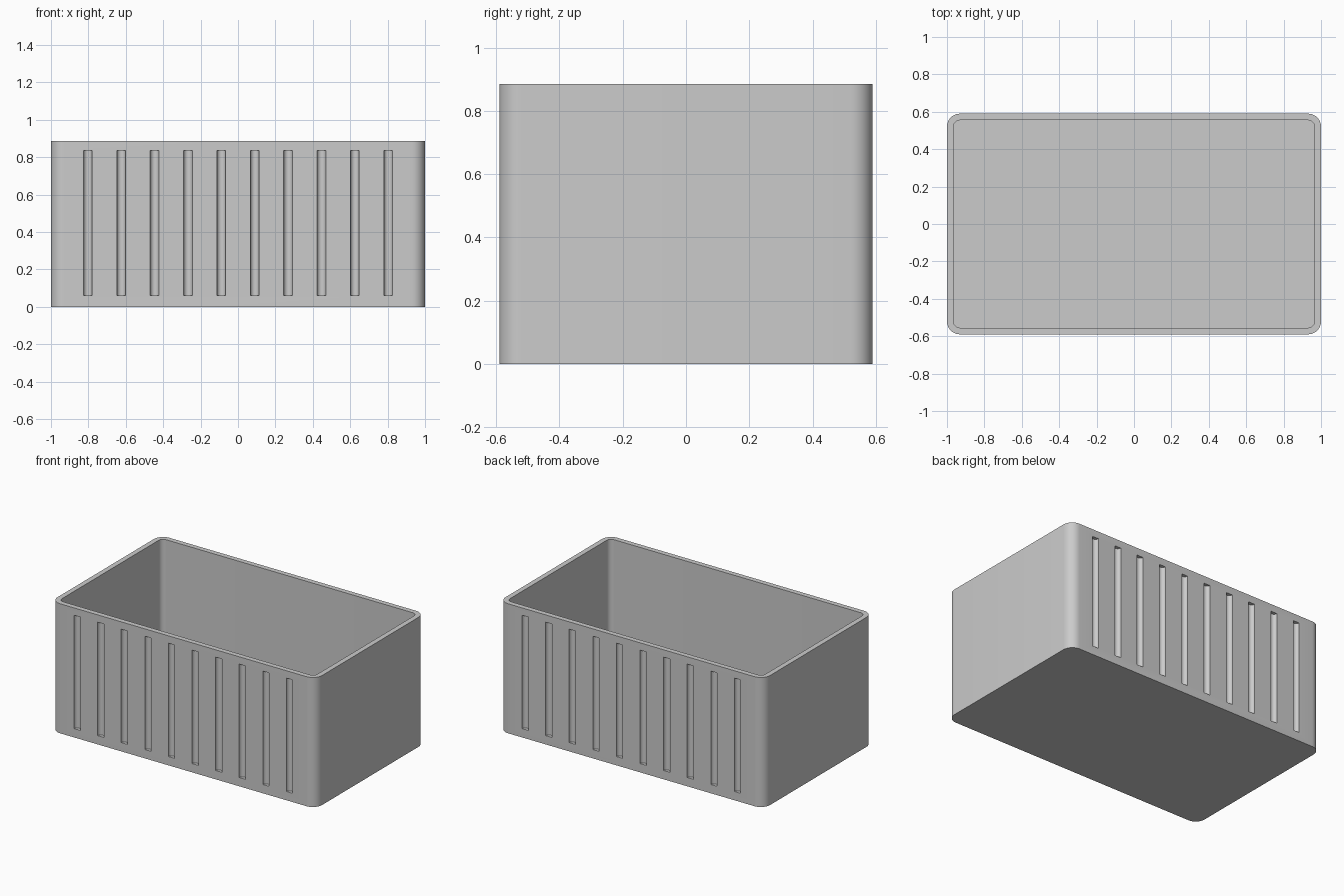
import bpy, bmesh
from math import pi, cos, sin, radians

old = bpy.data.objects.get("Cube")
if old:
    bpy.data.objects.remove(old, do_unlink=True)

HALF_X, HALF_Y, HEIGHT = 1.0, 0.59, 0.885
WALL, CORNER = 0.035, 0.07
GROOVE_R, GROOVE_Z, GROOVE_H = 0.0235, 0.06, 0.775
GROOVES, PITCH = 10, 0.1784

grey = bpy.data.materials.new("plain grey")
grey.use_nodes = True
colour = (0.6, 0.6, 0.6, 1)
grey.diffuse_color = colour
grey.node_tree.nodes["Principled BSDF"].inputs["Base Color"].default_value = colour


def rounded_loop(bm, inset, z, steps=10):
    """Ring of vertices round a rounded rectangle."""
    r = CORNER - inset
    cx, cy = HALF_X - CORNER, HALF_Y - CORNER
    ring = []
    for q, (sx, sy) in enumerate([(1, 1), (-1, 1), (-1, -1), (1, -1)]):
        for i in range(steps + 1):
            a = (q + i / steps) * pi / 2
            ring.append(bm.verts.new((sx * cx + r * cos(a), sy * cy + r * sin(a), z)))
    return ring


def make_object(name, bm):
    bmesh.ops.recalc_face_normals(bm, faces=bm.faces)
    mesh = bpy.data.meshes.new(name)
    bm.to_mesh(mesh)
    bm.free()
    mesh.materials.append(grey)
    obj = bpy.data.objects.new(name, mesh)
    bpy.context.collection.objects.link(obj)
    return obj


# Open box: outer wall, rim, inner wall and floor
bm = bmesh.new()
rings = [rounded_loop(bm, inset, z) for inset, z in
         [(0, 0), (0, HEIGHT), (WALL, HEIGHT), (WALL, WALL)]]
for a, b in zip(rings, rings[1:]):
    for i in range(len(a)):
        j = (i + 1) % len(a)
        bm.faces.new((a[i], a[j], b[j], b[i]))
bm.faces.new(rings[0])
bm.faces.new(rings[-1])
box = make_object("storage_box", bm)

# Upright half-round grooves on the front and back
bm = bmesh.new()
for side in (-1, 1):
    for i in range(GROOVES):
        x = (i - (GROOVES - 1) / 2) * PITCH
        made = bmesh.ops.create_cone(bm, cap_ends=True, segments=24, radius1=GROOVE_R,
                                     radius2=GROOVE_R, depth=GROOVE_H)
        bmesh.ops.translate(bm, verts=made["verts"],
                            vec=(x, side * HALF_Y, GROOVE_Z + GROOVE_H / 2))
cutter = make_object("groove_cutter", bm)
cutter.hide_render = True

cut = box.modifiers.new("grooves", "BOOLEAN")
cut.operation = "DIFFERENCE"
cut.solver = "EXACT"
cut.object = cutter

bpy.ops.object.select_all(action="DESELECT")
box.select_set(True)
bpy.context.view_layer.objects.active = box
bpy.ops.object.modifier_apply(modifier=cut.name)
bpy.data.objects.remove(cutter, do_unlink=True)
bpy.ops.object.shade_smooth_by_angle(angle=radians(30))
